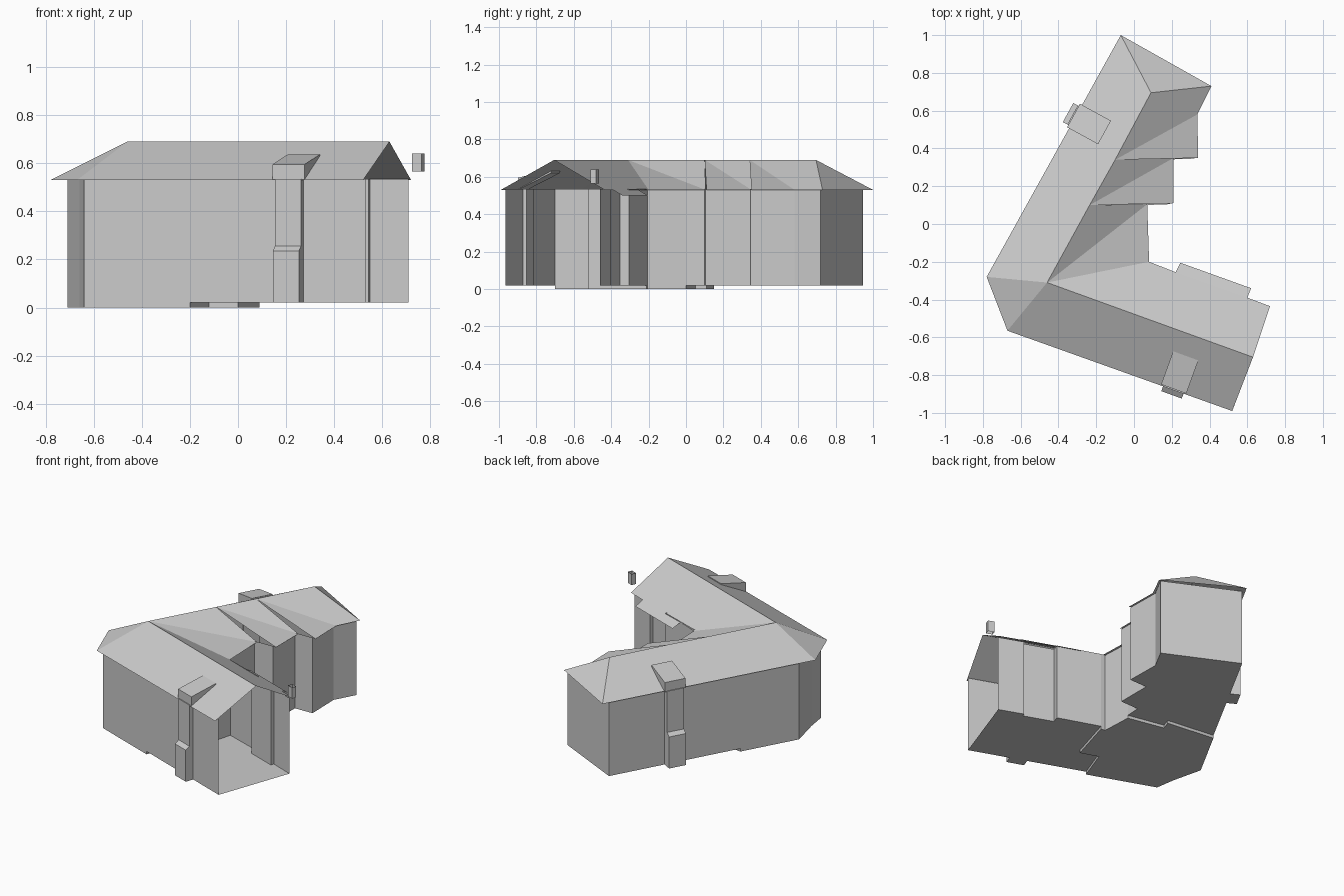
import bpy
from mathutils import Vector

cube = bpy.data.objects.get("Cube")
if cube:
    bpy.data.objects.remove(cube, do_unlink=True)

# Single plaster-grey material
GREY = (0.6, 0.6, 0.6, 1)
grey = bpy.data.materials.new("plain_grey")
grey.use_nodes = True
grey.diffuse_color = GREY
grey.node_tree.nodes["Principled BSDF"].inputs["Base Color"].default_value = GREY

RIDGE, EAVE, LOW_EAVE, WALL_TOP = .69, .53, .5, .535
FLOOR = .02


def make(name, verts, faces):
    mesh = bpy.data.meshes.new(name)
    mesh.from_pydata([tuple(v) for v in verts], [], faces)
    mesh.materials.append(grey)
    mesh.update()
    obj = bpy.data.objects.new(name, mesh)
    bpy.context.collection.objects.link(obj)
    return obj


def room(name, outline, base, open_sides=()):
    """Floor slab with a wall on every side of the outline not left open."""
    n = len(outline)
    verts = [(x, y, base) for x, y in outline] + [(x, y, WALL_TOP) for x, y in outline]
    faces = [tuple(reversed(range(n)))]
    for i in range(n):
        if i not in open_sides:
            j = (i + 1) % n
            faces.append((i, j, n + j, n + i))
    make(name, verts, faces)


def extrude_profile(name, origin, along, outward, profile, width):
    """Sweep an (outward, height) profile sideways along the eave."""
    origin, along, outward = Vector(origin), Vector(along), Vector(outward)
    verts = []
    for side in (-width / 2, width / 2):
        for d, z in profile:
            p = origin + along * side + outward * d
            verts.append((p.x, p.y, z))
    n = len(profile)
    faces = [tuple(range(n)), tuple(reversed(range(n, n * 2)))]
    faces += [(i, n + i, n + (i + 1) % n, (i + 1) % n) for i in range(n)]
    obj = make(name, verts, faces)
    # Consistent outward normals
    import bmesh
    bm = bmesh.new()
    bm.from_mesh(obj.data)
    bmesh.ops.recalc_face_normals(bm, faces=bm.faces)
    bm.to_mesh(obj.data)
    bm.free()


# Points shared by neighbouring rooms
south_split, north_split = (-.2, -.7), (.09, -.21)
split_a, split_b = (-.12, -.48), (0, -.52)
east_split, west_split = (.05, 0), (-.515, .15)
mid_a, mid_b = (-.18, .11), (-.2, .05)

# Corner room, on the lower floor level
room("corner_room",
     [south_split, split_a, split_b, north_split, (.06, -.205), east_split,
      mid_b, mid_a, west_split, (-.71, -.205), (-.66, -.41), (-.64, -.54)], 0)

# Front wing, open at its gable end and towards the corner room
room("front_wing",
     [south_split, (.53, -.965), (.71, -.46), (.55, -.4), (.543, -.422),
      (.35, -.352), (.367, -.305), north_split, split_b, split_a],
     FLOOR, open_sides=(1, 7, 8, 9))

# Back wing, with a stepped inner side
room("back_wing",
     [east_split, (.055, .1), (.19, .105), (.19, .342), (.32, .346),
      (.315, .58), (.39, .72), (-.08, .945), west_split, mid_a, mid_b],
     FLOOR, open_sides=(8, 9, 10))

# Roof sheet: named points, then slopes
roof_points = {
    # ridge line
    "gable": (.63, -.705, RIDGE), "bend": (-.46, -.31, RIDGE),
    "peak_c": (-.235, .1, RIDGE), "peak_b": (-.1, .34, RIDGE),
    "hip": (.09, .695, RIDGE),
    # outer eaves
    "south_east": (.52, -.99, EAVE), "south_west": (-.67, -.565, EAVE),
    "west": (-.78, -.28, EAVE), "north": (-.07, 1, EAVE),
    "north_east": (.41, .73, EAVE),
    # stepped inner eaves
    "a_top": (.335, .58, EAVE), "a_end": (.34, .35, EAVE),
    "b_top": (.21, .35, EAVE), "b_end": (.21, .11, EAVE),
    "c_top": (.07, .105, EAVE), "c_end": (.08, -.2, EAVE),
    # porch overhang on the front wing
    "porch_a": (.22, -.255, EAVE), "porch_b": (.245, -.205, LOW_EAVE),
    "porch_c": (.62, -.34, LOW_EAVE), "porch_d": (.6, -.39, EAVE),
    "east": (.72, -.435, EAVE),
}
slopes = [
    "south_west south_east gable bend",
    "west south_west bend",
    "north west bend peak_c peak_b hip",
    "north_east north hip",
    "hip peak_b a_top north_east",
    "peak_b a_end a_top",
    "peak_b peak_c b_top",
    "peak_c b_end b_top",
    "peak_c bend c_top",
    "bend c_end c_top",
    "bend gable porch_d porch_a c_end",
    "porch_a porch_d porch_c porch_b",
    "gable east porch_d",
]
names = list(roof_points)
make("roof", roof_points.values(),
     [tuple(names.index(k) for k in s.split()) for s in slopes])

# Chimney breasts and their sloped caps, one on each wing
breast = [(.26, FLOOR), (.335, FLOOR), (.335, .235), (.308, .255),
          (.308, WALL_TOP), (.26, WALL_TOP)]
cap = [(.302, EAVE), (.302, .595), (.115, .637), (.115, .62)]
front_out, back_out = Vector((-.342, -.94)), Vector((-.877, .48))
front_along, back_along = Vector((-.94, .342)), Vector((.48, .877))
spots = {
    "front": (Vector((.63, -.705)) + front_along * .337, front_along, front_out),
    "back": (Vector((-.46, -.31)) + back_along * .843, back_along, back_out),
}
for label, (origin, along, outward) in spots.items():
    extrude_profile(label + "_chimney_breast", origin, along, outward, breast, .115)
    extrude_profile(label + "_chimney_cap", origin, along, outward, cap, .142)

# Small open-ended lantern beside the gable
centre = Vector((.75, -.488))
corners = []
for a, b in ((-1, -1), (1, -1), (1, 1), (-1, 1)):
    corners.append(centre - front_along * a * .021 - front_out * b * .016)
make("gable_lantern",
     [(p.x, p.y, z) for z in (.565, .64) for p in corners],
     [(i, (i + 1) % 4, (i + 1) % 4 + 4, i + 4) for i in range(4)])
